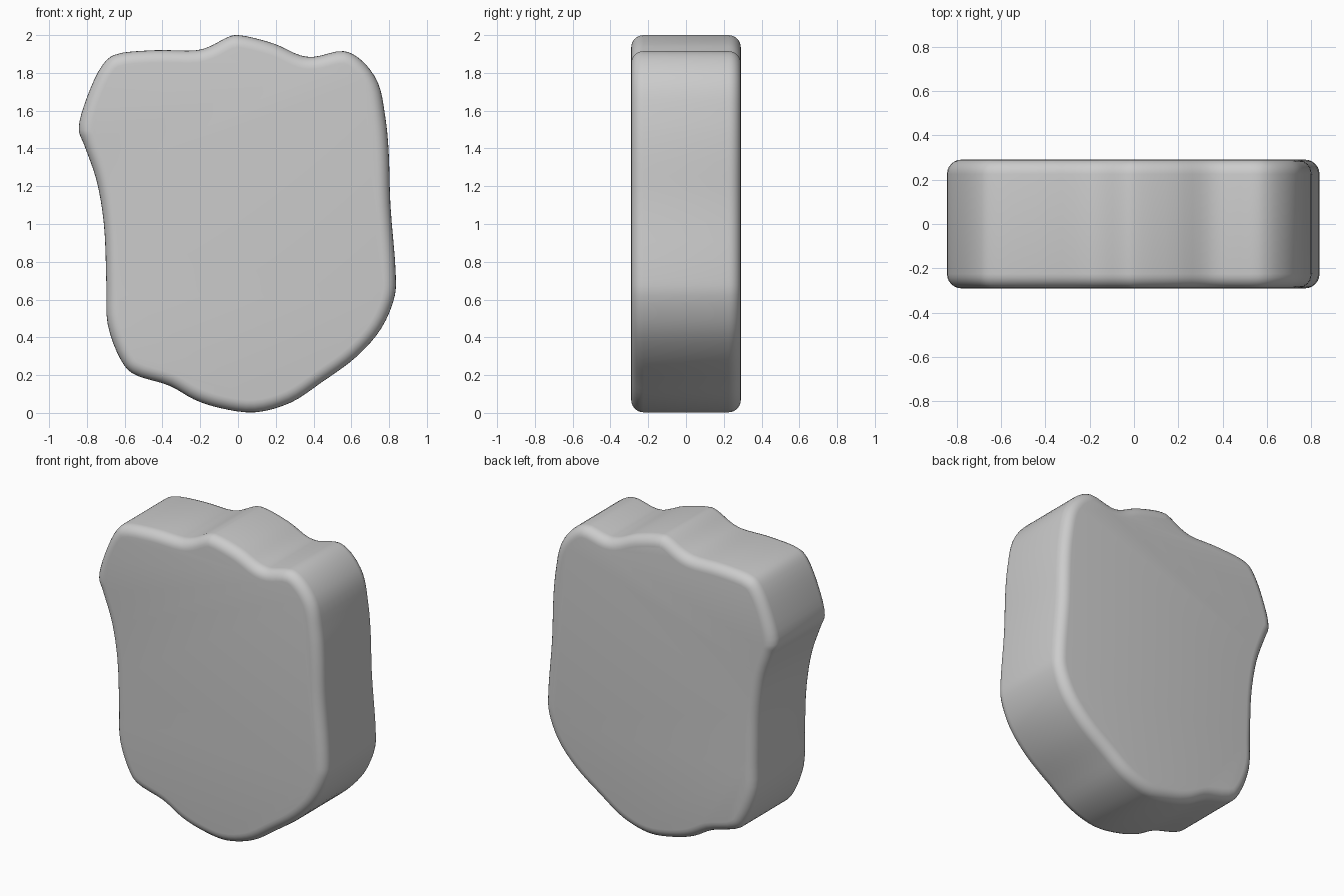
import bpy, bmesh, math
from mathutils import Vector

if "Cube" in bpy.data.objects:
    bpy.data.objects.remove(bpy.data.objects["Cube"])

# Front outline of the slab (x, z), clockwise from the top bump
OUTLINE = [
    (0, 2.0), (.19, 1.955), (.33, 1.893), (.40, 1.885), (.56, 1.915), (.65, 1.87),
    (.74, 1.75), (.78, 1.565), (.797, 1.395), (.807, 1.10), (.835, .735), (.83, .62),
    (.76, .45), (.63, .30), (.44, .16), (.28, .055), (.09, .003), (-.10, .027),
    (-.23, .07), (-.36, .143), (-.56, .21), (-.62, .28), (-.69, .47), (-.697, .68),
    (-.71, 1.0), (-.75, 1.235), (-.815, 1.42), (-.843, 1.50), (-.80, 1.67),
    (-.715, 1.845), (-.655, 1.895), (-.44, 1.92), (-.22, 1.92), (-.15, 1.94), (-.045, 1.993),
]
HALF_DEPTH, ROUND, STEPS, ARC = 0.29, 0.065, 4, 6


def smooth_loop(points, steps):
    """Closed centripetal spline through the points."""
    p = [Vector(q) for q in points]
    n, out = len(p), []
    for i in range(n):
        a, b, c, d = (p[(i + k) % n] for k in (-1, 0, 1, 2))
        t1 = math.sqrt((b - a).length)
        t2 = t1 + math.sqrt((c - b).length)
        t3 = t2 + math.sqrt((d - c).length)
        for s in range(steps):
            t = t1 + (t2 - t1) * s / steps
            a1 = a.lerp(b, t / t1)
            a2 = b.lerp(c, (t - t1) / (t2 - t1))
            a3 = c.lerp(d, (t - t2) / (t3 - t2))
            out.append(a1.lerp(a2, t / t2).lerp(a2.lerp(a3, (t - t1) / (t3 - t1)),
                                               (t - t1) / (t2 - t1)))
    return out


loop = smooth_loop(OUTLINE, STEPS)
n = len(loop)
# Inward directions, taken over a few neighbours so the rim stays even
inward = []
for i in range(n):
    t = (loop[(i + 3) % n] - loop[i - 3]).normalized()
    inward.append(Vector((t.y, -t.x)))

# Rounded depth profile: (y, inset) from front to back
half = [(HALF_DEPTH - ROUND * (1 - math.cos(a)), ROUND * (1 - math.sin(a)))
        for a in (math.pi / 2 * k / ARC for k in range(ARC + 1))]
profile = [(-y, d) for y, d in half] + [(y, d) for y, d in reversed(half)]

# Slab body
bm = bmesh.new()
rings = [[bm.verts.new((p.x + m.x * d, y, p.y + m.y * d)) for p, m in zip(loop, inward)]
         for y, d in profile]
for r0, r1 in zip(rings, rings[1:]):
    for i in range(n):
        j = (i + 1) % n
        bm.faces.new((r0[i], r0[j], r1[j], r1[i]))
bm.faces.new(rings[0])
bm.faces.new(list(reversed(rings[-1])))
bmesh.ops.recalc_face_normals(bm, faces=bm.faces)
mesh = bpy.data.meshes.new("stone_slab")
bm.to_mesh(mesh)
bm.free()
slab = bpy.data.objects.new("stone_slab", mesh)
bpy.context.collection.objects.link(slab)
bpy.context.view_layer.objects.active = slab
slab.select_set(True)
bpy.ops.object.shade_smooth_by_angle(angle=math.radians(40))
